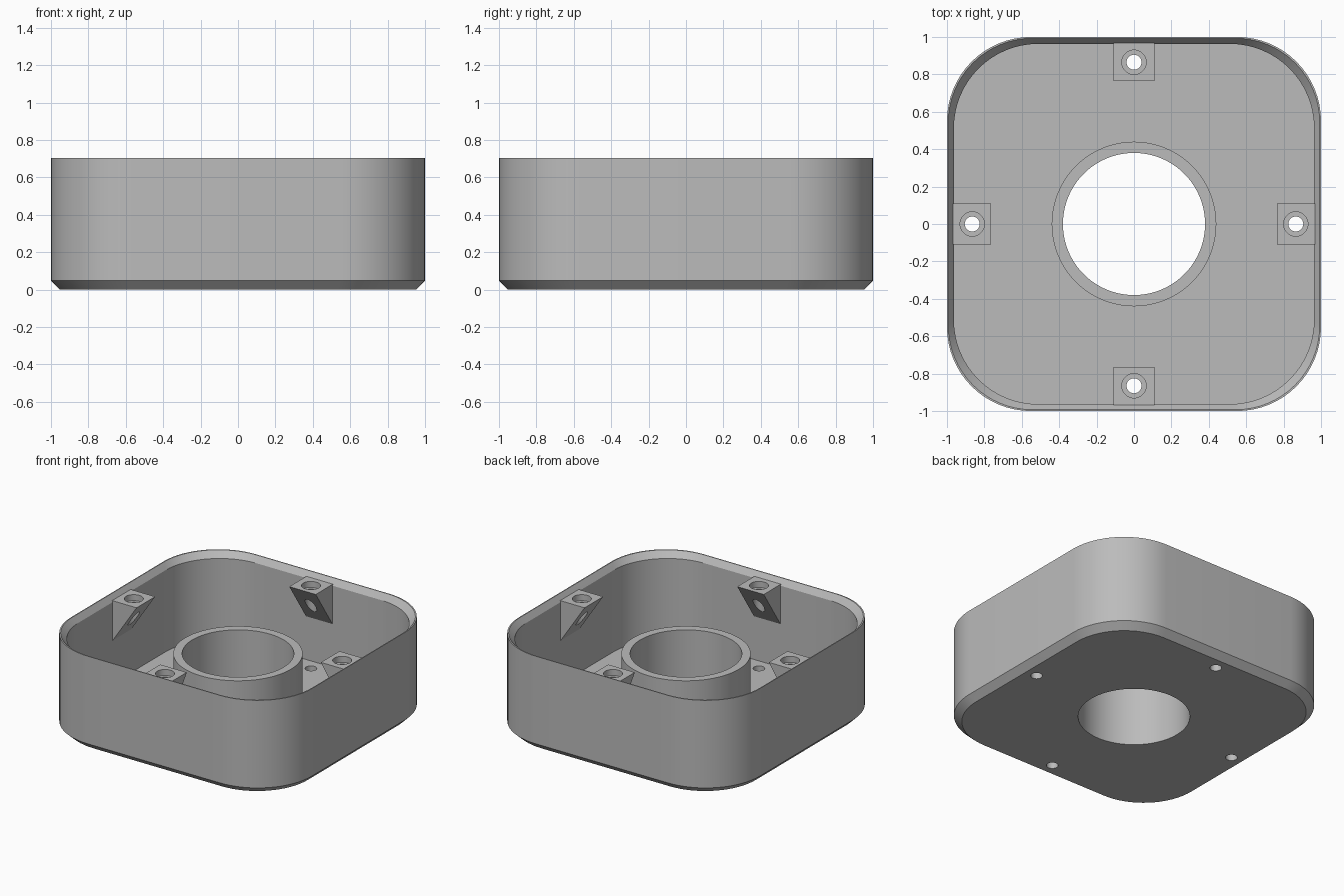
import bpy, bmesh, math
from mathutils import Matrix

cube = bpy.data.objects.get("Cube")
if cube:
    bpy.data.objects.remove(cube)

grey = bpy.data.materials.new("plain grey")
grey.use_nodes = True
colour = (0.5, 0.5, 0.5, 1)
grey.diffuse_color = colour
grey.node_tree.nodes["Principled BSDF"].inputs["Base Color"].default_value = colour

HEIGHT, FLOOR = 0.705, 0.048
BOSS_TOP, BOSS_POS, BOSS_HALF = 0.67, 0.865, 0.11


def make_object(name, bm):
    bmesh.ops.recalc_face_normals(bm, faces=bm.faces)
    mesh = bpy.data.meshes.new(name)
    bm.to_mesh(mesh)
    bm.free()
    mesh.materials.append(grey)
    obj = bpy.data.objects.new(name, mesh)
    bpy.context.collection.objects.link(obj)
    return obj


def activate(obj):
    bpy.ops.object.select_all(action='DESELECT')
    obj.select_set(True)
    bpy.context.view_layer.objects.active = obj


def smooth(obj):
    activate(obj)
    bpy.ops.object.shade_smooth_by_angle(angle=math.radians(30))


def rounded_square(half, radius, z, steps=16):
    """Points of a square with rounded corners."""
    points = []
    for corner in range(4):
        mid = math.pi / 4 + corner * math.pi / 2
        cx = math.copysign(half - radius, math.cos(mid))
        cy = math.copysign(half - radius, math.sin(mid))
        for i in range(steps + 1):
            a = (corner + i / steps) * math.pi / 2
            points.append((cx + radius * math.cos(a), cy + radius * math.sin(a), z))
    return points


def circle(radius, z, steps=96):
    return [(radius * math.cos(2 * math.pi * i / steps),
             radius * math.sin(2 * math.pi * i / steps), z) for i in range(steps)]


def skin(loops, closed=False):
    """Bridge loops of equal length, then cap the ends or join them."""
    bm = bmesh.new()
    rings = [[bm.verts.new(p) for p in loop] for loop in loops]
    count = len(rings[0])
    pairs = list(zip(rings, rings[1:]))
    if closed:
        pairs.append((rings[-1], rings[0]))
    else:
        bm.faces.new(rings[0])
        bm.faces.new(rings[-1])
    for a, b in pairs:
        for i in range(count):
            j = (i + 1) % count
            bm.faces.new((a[i], a[j], b[j], b[i]))
    return bm


def cut(obj, radius, bottom, top, x=0, y=0, steps=48):
    """Drill an upright round hole."""
    bm = skin([circle(radius, bottom, steps), circle(radius, top, steps)])
    bmesh.ops.translate(bm, verts=bm.verts, vec=(x, y, 0))
    cutter = make_object("hole_cutter", bm)
    cutter.hide_render = True
    mod = obj.modifiers.new("hole", 'BOOLEAN')
    mod.operation, mod.solver, mod.object = 'DIFFERENCE', 'EXACT', cutter
    activate(obj)
    bpy.ops.object.modifier_apply(modifier=mod.name)
    bpy.data.objects.remove(cutter)


# Open tray: chamfered base, straight wall, bevelled inner rim, floor
profile = [(0.953, 0.42, 0), (1, 0.45, FLOOR), (1, 0.45, HEIGHT),
           (0.993, 0.45, HEIGHT), (0.963, 0.45, 0.66), (0.963, 0.45, FLOOR)]
tray = make_object("tray_shell", skin([rounded_square(*p) for p in profile]))
cut(tray, 0.38, -0.1, 0.2, steps=96)

# Central collar
collar = make_object("centre_collar", skin(
    [circle(0.38, FLOOR), circle(0.44, FLOOR), circle(0.44, 0.49), circle(0.38, 0.49)],
    closed=True))
smooth(collar)

# Wedge bosses with counterbored screw holes, one in the middle of each wall
for k, side in enumerate(("left", "back", "right", "front")):
    angle = k * math.pi / 2
    x, y = BOSS_POS * math.cos(angle), BOSS_POS * math.sin(angle)
    wedge = [(0.765, BOSS_TOP), (0.968, BOSS_TOP), (0.968, 0.365)]
    bm = skin([[(r, s * BOSS_HALF, z) for r, z in wedge] for s in (-1, 1)])
    bmesh.ops.rotate(bm, verts=bm.verts, cent=(0, 0, 0), matrix=Matrix.Rotation(angle, 3, 'Z'))
    boss = make_object(side + "_screw_boss", bm)
    cut(boss, 0.04, 0.2, 0.8, x, y)
    cut(boss, 0.065, BOSS_TOP - 0.045, 0.8, x, y)
    smooth(boss)
    cut(tray, 0.04, -0.1, 0.2, x, y)

smooth(tray)
